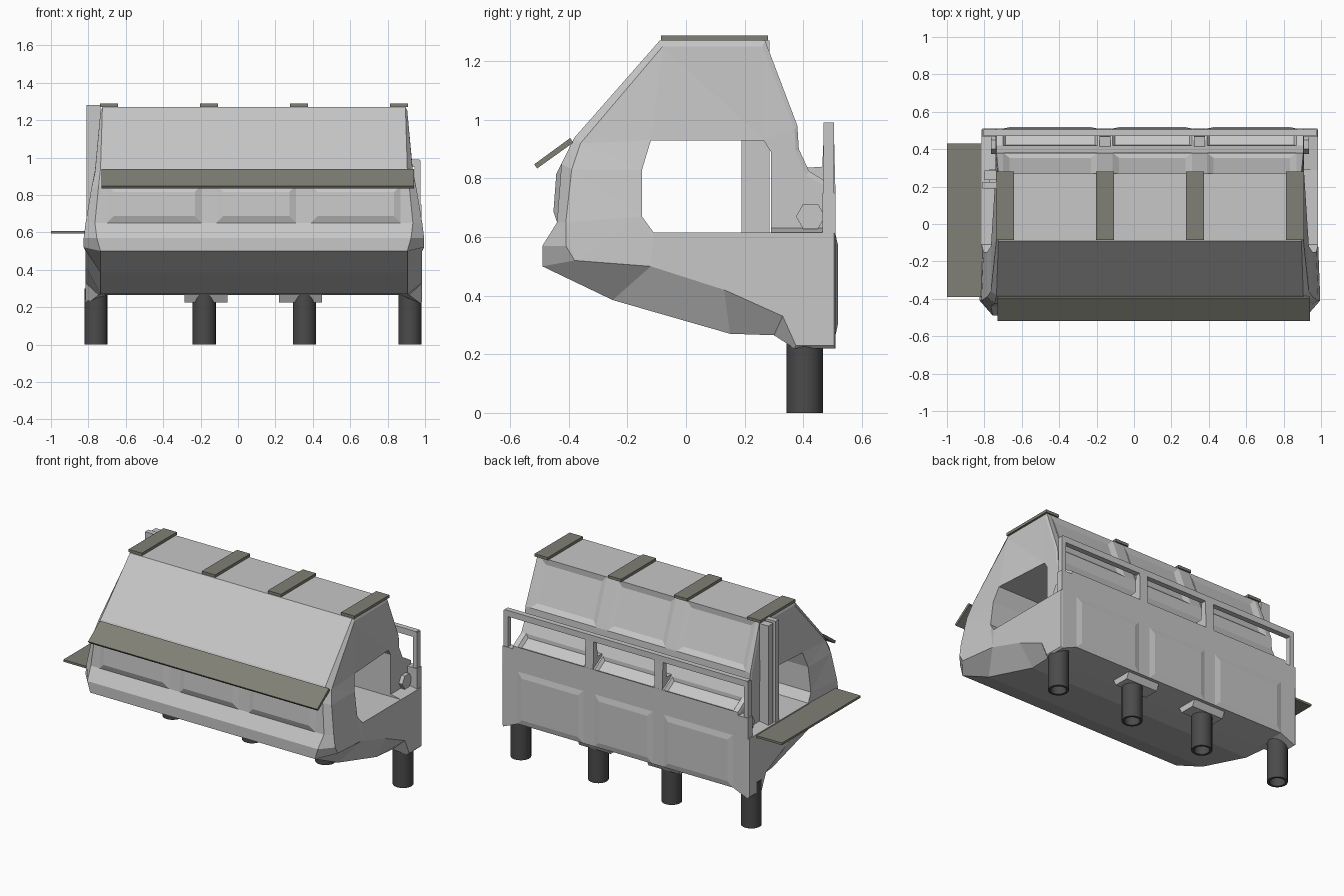
import bpy, bmesh, math
from mathutils import Vector

if "Cube" in bpy.data.objects:
    bpy.data.objects.remove(bpy.data.objects["Cube"])

CX = 0.085  # centre line of the shell


def material(name, r, g, b):
    m = bpy.data.materials.new(name)
    m.diffuse_color = (r, g, b, 1)
    m.use_nodes = True
    m.node_tree.nodes["Principled BSDF"].inputs["Base Color"].default_value = m.diffuse_color
    return m


SHELL = material("light grey", 0.57, 0.57, 0.57)
PLATE = material("olive grey", 0.215, 0.215, 0.18)
TUBE = material("dark grey", 0.07, 0.07, 0.07)


def finish(bm, name, mat):
    bmesh.ops.recalc_face_normals(bm, faces=bm.faces[:])
    me = bpy.data.meshes.new(name)
    bm.to_mesh(me)
    bm.free()
    me.materials.append(mat)
    ob = bpy.data.objects.new(name, me)
    bpy.context.collection.objects.link(ob)
    return ob


def prism(name, x0, x1, outline, mat):
    """Extrude a (y, z) outline along x."""
    bm = bmesh.new()
    f = bm.faces.new([bm.verts.new((x0, y, z)) for y, z in outline])
    ext = bmesh.ops.extrude_face_region(bm, geom=[f])["geom"]
    for v in ext:
        if isinstance(v, bmesh.types.BMVert):
            v.co.x = x1
    return finish(bm, name, mat)


def box(name, x0, x1, y0, y1, z0, z1, mat):
    return prism(name, x0, x1, [(y0, z0), (y1, z0), (y1, z1), (y0, z1)], mat)


# Shell profile: outer edge (y, z, half width), then side wall edge (y, z, half width)
profile = [
    ((-.09, 1.27, .81), (-.08, 1.25, .82)),
    ((-.38, .94, .82), (-.36, .92, .85)),
    ((-.425, .85, .83), (-.39, .83, .87)),
    ((-.44, .65, .85), (-.41, .65, .90)),
    ((-.49, .57, .84), (-.41, .57, .91)),
    ((-.49, .50, .82), (-.38, .52, .91)),
    ((-.25, .385, .82), (-.12, .50, .90)),
    ((.15, .27, .82), (.13, .42, .90)),
    ((.30, .265, .83), (.33, .33, .90)),
    ((.37, .22, .89), (.375, .23, .90)),
    ((.51, .22, .89), (.505, .23, .90)),
    ((.51, .61, .89), (.505, .615, .90)),
    ((.51, .63, .82), (.50, .63, .825)),
    ((.51, .77, .82), (.50, .76, .825)),
    ((.42, .825, .82), (.41, .81, .825)),
    ((.385, .90, .82), (.375, .89, .825)),
    ((.38, .98, .82), (.37, .97, .825)),
    ((.27, 1.27, .81), (.26, 1.25, .815)),
]
window = [(-.15, .67, .89), (-.11, .615, .90), (.29, .615, .90), (.29, .63, .825),
          (.29, .89, .825), (.265, .93, .825), (-.12, .93, .85), (-.15, .83, .87)]

bm = bmesh.new()


def loop(points):
    return [bm.verts.new(p) for p in points]


def bridge(a, b):
    return [bm.faces.new((a[i], a[(i + 1) % len(a)],
                          b[(i + 1) % len(a)], b[i])) for i in range(len(a))]


rings, holes, caps = [], [], []
for s in (-1, 1):
    caps.append(loop([(CX + s * a[2], a[0], a[1]) for _, a in profile]))
    holes.append(loop([(CX + s * w, y, z) for y, z, w in window]))
# Stations along the length: ends, and both edges of each of the two ribs
rings.append(loop([(CX - p[2], p[0], p[1]) for p, _ in profile]))
for x in (-.70, -.195, -.115, .31, .39, .87):
    rings.append(loop([(x, p[0], max(p[1], .265)) for p, _ in profile]))
rings.append(loop([(CX + p[2], p[0], p[1]) for p, _ in profile]))

bays = []
bridge(caps[0], rings[0])
for k in range(len(rings) - 1):
    strip = bridge(rings[k], rings[k + 1])
    if k in (1, 3, 5):
        bays.append(strip)
bridge(rings[-1], caps[1])
bridge(holes[0], holes[1])
for cap, hole, s in zip(caps, holes, (-1, 1)):
    # Side ledge level with the window sill
    bm.faces.new([cap[11], cap[12], hole[3], hole[2]])
    # Lower and front wall, then the set-back rear wall, split at the window
    lower = cap[1:12] + [hole[i] for i in (2, 1, 0, 7, 6)]
    upper = cap[12:] + cap[:2] + [hole[i] for i in (6, 5, 4, 3)]
    for ring in (lower, upper):
        edges = []
        for i in range(len(ring)):
            a, b = ring[i], ring[(i + 1) % len(ring)]
            edges.append(bm.edges.get((a, b)) or bm.edges.new((a, b)))
        bmesh.ops.triangle_fill(bm, use_beauty=True, use_dissolve=False,
                                edges=edges, normal=Vector((s, 0, 0)))
bmesh.ops.recalc_face_normals(bm, faces=bm.faces[:])
# Pressed panels in each bay: front belly, back wall, back ledge, upper back
for index, thick, depth in ((2, .05, .015), (10, .05, .008),
                            (13, .02, -.02), (16, .05, -.015)):
    bmesh.ops.inset_individual(bm, faces=[b[index] for b in bays],
                               thickness=thick, depth=depth)
finish(bm, "shell", SHELL)

# Back rail with end posts, corner blocks and two middle brackets
box("back_rail", -.80, .97, .47, .505, .95, .99, SHELL)
for x0 in (-.805, .945):
    box("rail_end_post", x0, x0 + .03, .47, .505, .70, .985, SHELL)
for x0, x1 in ((-.81, -.73), (.90, .98)):
    box("rear_corner", x0, x1, .465, .51, .61, .75, SHELL)
for x in (-.155, .35):
    prism("rail_bracket", x - .03, x + .03,
          [(.39, .79), (.51, .75), (.505, .95), (.47, .95), (.465, .84), (.39, .835)], SHELL)
    # Wedge under the shell holding the leg
    prism("leg_bracket", x - .13, x + .10,
          [(.34, .28), (.37, .225), (.47, .225), (.505, .30)], SHELL)

# Small hexagonal sockets on the set-back rear walls
for s in (-1, 1):
    hexagon = [(.425 + .05 * math.cos(i * math.pi / 3),
                .67 + .05 * math.sin(i * math.pi / 3)) for i in range(6)]
    prism("side_socket", CX + s * .80, CX + s * .85, hexagon, SHELL)

# Upright post on the left end
box("left_post", -.81, -.735, .19, .225, .60, 1.28, SHELL)
box("left_post_back", -.80, -.735, .235, .285, .60, 1.27, SHELL)
box("left_post_web", -.775, -.735, .22, .24, .60, 1.26, SHELL)

# Roof strips
for x in (-.69, -.155, .325, .86):
    box("roof_strip", x - .048, x + .048, -.085, .28, 1.27, 1.288, PLATE)

# Sloping front shelf and flat left shelf
prism("front_shelf", -.73, .94,
      [(-.518, .848), (-.508, .834), (-.385, .922), (-.395, .938)], PLATE)
box("left_shelf", -1.0, -.76, -.39, .43, .594, .608, PLATE)

# Hollow tube legs
SIDES = 20
for x in (-.76, -.18, .355, .92):
    bm = bmesh.new()
    circles = []
    for r, z in ((.062, 0), (.062, .30), (.047, .30), (.047, 0)):
        circles.append([bm.verts.new((x + r * math.cos(2 * math.pi * i / SIDES),
                                      .405 + r * math.sin(2 * math.pi * i / SIDES), z))
                        for i in range(SIDES)])
    for k in range(4):
        bridge(circles[k], circles[(k + 1) % 4])
    leg = finish(bm, "leg", TUBE)
    bpy.ops.object.select_all(action='DESELECT')
    leg.select_set(True)
    bpy.context.view_layer.objects.active = leg
    bpy.ops.object.shade_smooth_by_angle(angle=math.radians(35))
